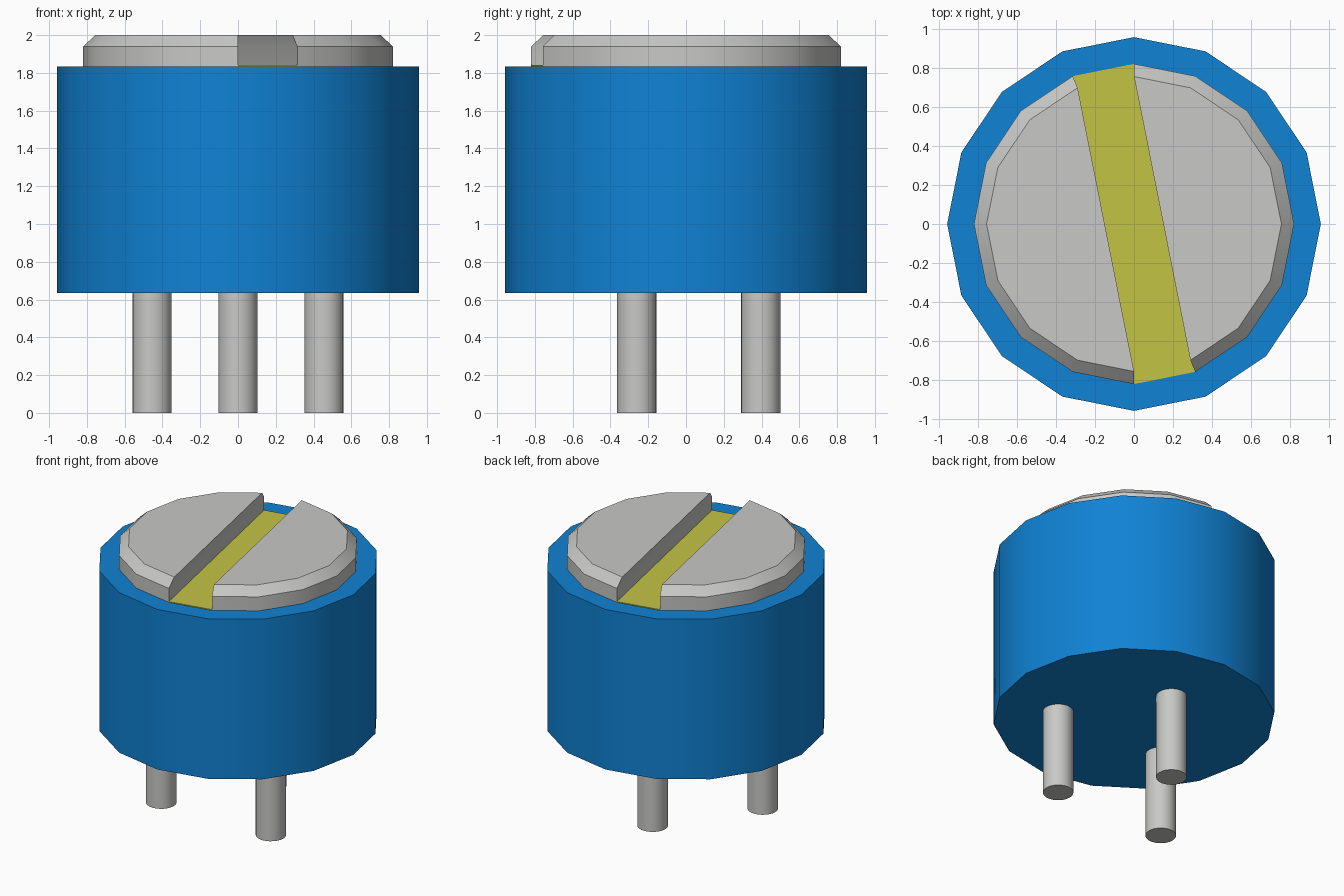
import bpy, bmesh, math
from mathutils import Vector

cube = bpy.data.objects.get("Cube")
if cube:
    bpy.data.objects.remove(cube, do_unlink=True)


def material(name, rgb):
    m = bpy.data.materials.new(name)
    m.use_nodes = True
    m.diffuse_color = (*rgb, 1)
    bsdf = next(n for n in m.node_tree.nodes if n.type == 'BSDF_PRINCIPLED')
    bsdf.inputs["Base Color"].default_value = (*rgb, 1)
    return m


blue = material("blue plastic", (0.005, 0.223, 0.658))
grey = material("light grey metal", (0.58, 0.58, 0.57))
yellow = material("slot yellow", (0.552, 0.552, 0.060))


def prism(name, mat, rings, sides, ids=None, centre=(0, 0)):
    """Loft through (radius, z) rings, using the chosen corners of a regular polygon."""
    ids = list(ids or range(sides))
    bm = bmesh.new()
    loops = []
    for r, z in rings:
        loops.append([bm.verts.new((centre[0] + r * math.cos(math.tau * i / sides),
                                    centre[1] + r * math.sin(math.tau * i / sides), z))
                      for i in ids])
    n = len(ids)
    for low, high in zip(loops, loops[1:]):
        for k in range(n):
            j = (k + 1) % n
            bm.faces.new((low[k], low[j], high[j], high[k]))
    bm.faces.new(loops[0][::-1])
    bm.faces.new(loops[-1])
    mesh = bpy.data.meshes.new(name)
    bm.to_mesh(mesh)
    bm.free()
    mesh.materials.append(mat)
    ob = bpy.data.objects.new(name, mesh)
    bpy.context.collection.objects.link(ob)
    bpy.ops.object.select_all(action='DESELECT')
    ob.select_set(True)
    bpy.context.view_layer.objects.active = ob
    bpy.ops.object.shade_smooth_by_angle(angle=math.radians(30))
    return ob


# Housing
prism("housing", blue, [(0.957, 0.635), (0.957, 1.835)], 16)

# Chamfered dial, split into two halves by the diagonal slot
dial = [(0.82, 1.835), (0.82, 1.94), (0.755, 2.0)]
prism("dial_half_right", grey, dial, 16, range(5, 13))
prism("dial_half_left", grey, dial, 16, range(13, 21))

# Slot floor
prism("slot_floor", yellow, [(0.82, 1.835), (0.82, 1.841)], 16, (4, 5, 12, 13))

# Pins
for name, pos in (("pin_front_right", (-0.455, -0.26)),
                  ("pin_front_left", (0.455, -0.26)),
                  ("pin_back", (0, 0.395))):
    prism(name, grey, [(0.104, 0), (0.104, 0.64)], 24, centre=pos)
